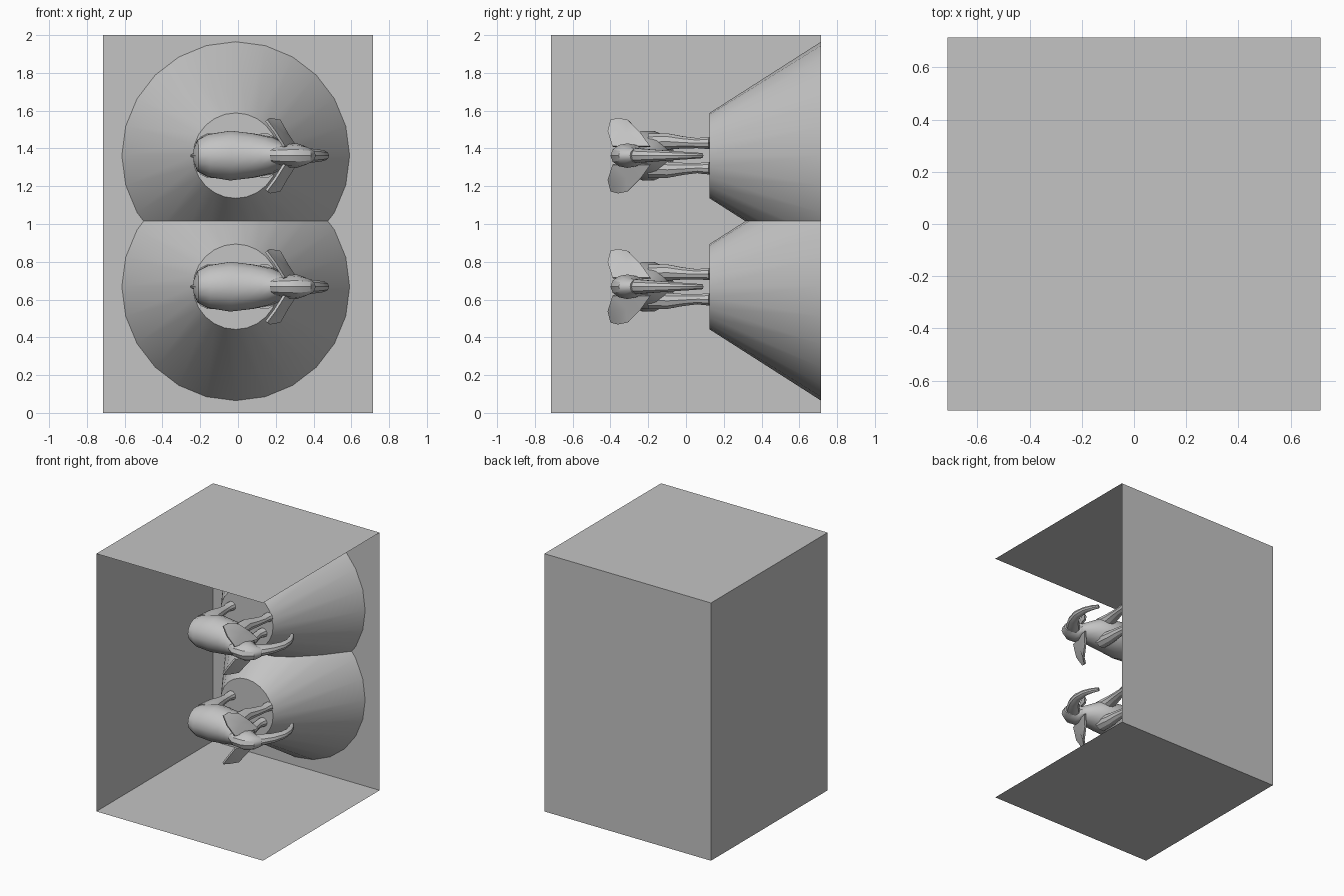
import bpy, bmesh, math
from mathutils import Vector

cube = bpy.data.objects.get("Cube")
if cube:
    bpy.data.objects.remove(cube)

grey = bpy.data.materials.new("plaster_grey")
grey.use_nodes = True
COLOUR = (0.55, 0.55, 0.55, 1)
grey.diffuse_color = COLOUR
grey.node_tree.nodes["Principled BSDF"].inputs["Base Color"].default_value = COLOUR

HALF = 0.715
CENTRES = {"upper": 1.362, "lower": 0.668}


def finish(bm, name, smooth=True):
    """Turn a bmesh into a shaded, coloured object."""
    bmesh.ops.recalc_face_normals(bm, faces=bm.faces)
    mesh = bpy.data.meshes.new(name)
    bm.to_mesh(mesh)
    bm.free()
    mesh.materials.append(grey)
    obj = bpy.data.objects.new(name, mesh)
    bpy.context.collection.objects.link(obj)
    if smooth:
        bpy.ops.object.select_all(action='DESELECT')
        obj.select_set(True)
        bpy.context.view_layer.objects.active = obj
        bpy.ops.object.shade_smooth_by_angle(angle=math.radians(32))
    return obj


def loft(name, stations, sides=12, close_start=True):
    """Skin elliptical rings; each station is x, y, z, in-plane radius, z radius."""
    bm = bmesh.new()
    points = [Vector(s[:3]) for s in stations]
    rings = []
    for i, s in enumerate(stations):
        along = (points[min(i + 1, len(points) - 1)] - points[max(i - 1, 0)]).normalized()
        across = along.cross(Vector((0, 0, 1))).normalized()
        side = across.cross(along)
        ring = []
        for k in range(sides):
            a = math.tau * k / sides
            ring.append(bm.verts.new(points[i] + across * s[3] * math.cos(a) + side * s[4] * math.sin(a)))
        rings.append(ring)
    for a, b in zip(rings, rings[1:]):
        for k in range(sides):
            j = (k + 1) % sides
            bm.faces.new((a[k], a[j], b[j], b[k]))
    bm.faces.new(rings[-1])
    if close_start:
        bm.faces.new(rings[0])
    return finish(bm, name)


def panel(name, corners):
    bm = bmesh.new()
    bm.faces.new([bm.verts.new(c) for c in corners])
    finish(bm, name, smooth=False)


def ear(name, s):
    """Cupped flap sweeping out and back from the head."""
    rim = [(.25, -.39, .05), (.2, -.415, .13), (.155, -.40, .19), (.17, -.36, .2),
           (.225, -.31, .19), (.265, -.24, .12), (.31, -.19, .05)]
    bm = bmesh.new()
    verts = [bm.verts.new((x, y, z * s)) for x, y, z in rim]
    hub = bm.verts.new((.245, -.32, .12 * s))
    for k, v in enumerate(verts):
        bm.faces.new((hub, v, verts[(k + 1) % len(verts)]))
    bmesh.ops.recalc_face_normals(bm, faces=bm.faces)
    bmesh.ops.solidify(bm, geom=bm.faces[:], thickness=0.014)
    return finish(bm, name)


# Open display box: floor, roof, back wall and one side wall
H = HALF
panel("floor", [(-H, -H, 0), (H, -H, 0), (H, H, 0), (-H, H, 0)])
panel("roof", [(-H, -H, 2), (H, -H, 2), (H, H, 2), (-H, H, 2)])
panel("back_wall", [(-H, H, 0), (H, H, 0), (H, H, 2), (-H, H, 2)])
panel("right_wall", [(-H, -H, 0), (-H, H, 0), (-H, H, 2), (-H, -H, 2)])

# Conical pedestals growing out of the back wall
for level, z in CENTRES.items():
    loft(level + "_pedestal",
         [(-.012, H, z, .603, .603), (-.012, .125, z, .226, .226)], 24, close_start=False)

# Elephant, its feet on the pedestal and its back towards the front
parts = [
    loft("body", [(-.235, -.22, 0, .05, .035), (-.215, -.22, 0, .1, .085),
                  (-.16, -.215, 0, .135, .115), (-.04, -.2, 0, .14, .135),
                  (.08, -.205, 0, .135, .12), (.17, -.23, 0, .125, .1),
                  (.23, -.27, 0, .095, .07), (.27, -.29, 0, .08, .055)], 14),
    loft("head", [(.2, -.28, 0, .085, .05), (.25, -.3, 0, .1, .06), (.31, -.31, 0, .09, .065),
                  (.355, -.3, 0, .065, .05), (.38, -.27, 0, .04, .035)]),
    loft("trunk", [(.31, -.31, 0, .06, .045), (.37, -.25, 0, .05, .04), (.42, -.18, 0, .04, .034),
                   (.45, -.1, 0, .033, .028), (.45, -.02, 0, .026, .022),
                   (.43, .04, 0, .02, .018), (.405, .085, 0, .014, .014)], 10),
    loft("tail", [(-.215, -.28, 0, .014, .012), (-.24, -.24, 0, .012, .011),
                  (-.245, -.12, 0, .008, .008), (-.24, -.03, 0, .012, .008),
                  (-.235, .01, 0, .004, .004)], 8),
]
for s, side, hind, fore in ((1, "left", -.145, .175), (-1, "right", -.17, .125)):
    parts.append(ear(side + "_ear", s))
    for label, top, foot, bulk in (("hind", -.14, hind, .075), ("front", .14, fore, .06)):
        parts.append(loft(side + "_" + label + "_leg", [
            (top, -.2, .07 * s, bulk, .05), (top, -.1, .075 * s, bulk * .8, .045),
            ((top + foot) / 2, -.02, .07 * s, .04, .034), (foot, .06, .066 * s, .03, .028),
            (foot, .095, .067 * s, .034, .032), (foot + .005, .125, .067 * s, .038, .034)], 10))

# Same animal on each pedestal
for part in parts:
    name = part.name
    for level, z in CENTRES.items():
        obj = part if level == "upper" else part.copy()
        if obj is not part:
            bpy.context.collection.objects.link(obj)
        obj.name = level + "_elephant_" + name
        obj.location.z = z
